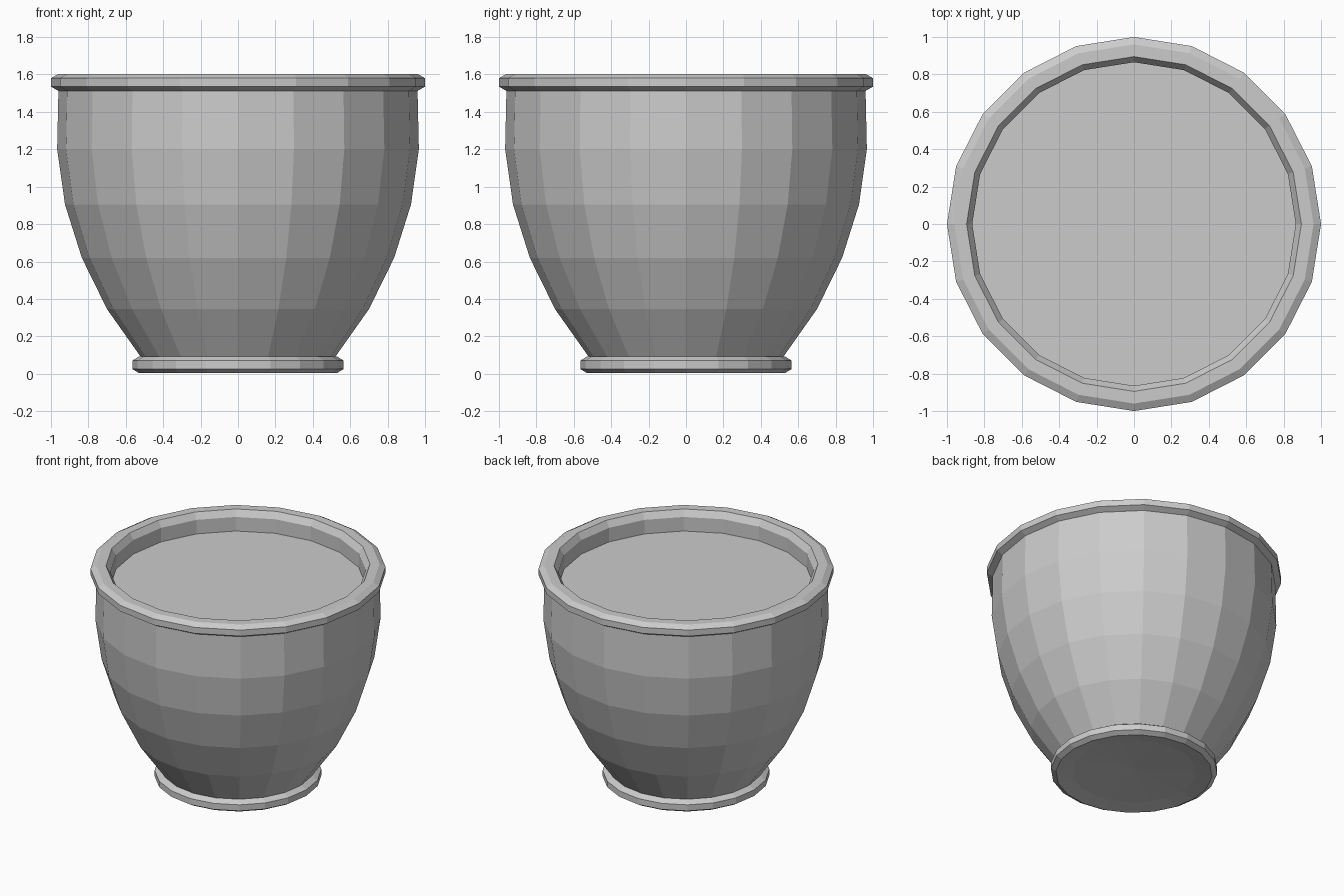
import bpy, bmesh
from math import cos, sin, tau

cube = bpy.data.objects.get("Cube")
if cube:
    bpy.data.objects.remove(cube)

SIDES = 20

# Single grey clay colour
clay = bpy.data.materials.new("grey clay")
clay.use_nodes = True
grey = (0.6, 0.6, 0.6, 1)
clay.diffuse_color = grey
clay.node_tree.nodes["Principled BSDF"].inputs["Base Color"].default_value = grey


def lathe(name, profile):
    """Revolve (radius, height) points into a faceted part; radius 0 makes a pole."""
    bm = bmesh.new()
    rings = []
    for r, z in profile:
        count = SIDES if r > 0 else 1
        rings.append([bm.verts.new((r * cos(tau * i / SIDES), r * sin(tau * i / SIDES), z))
                      for i in range(count)])
    for low, high in zip(rings, rings[1:]):
        for i in range(SIDES):
            j = (i + 1) % SIDES
            corners = [low[i % len(low)], low[j % len(low)],
                       high[j % len(high)], high[i % len(high)]]
            bm.faces.new(list(dict.fromkeys(corners)))
    mesh = bpy.data.meshes.new(name)
    bm.to_mesh(mesh)
    bm.free()
    mesh.materials.append(clay)
    obj = bpy.data.objects.new(name, mesh)
    bpy.context.collection.objects.link(obj)
    return obj


# Foot ring with a hollow, shallow-domed underside
lathe("pot_foot", [(0, 0.045), (0.42, 0.022), (0.53, 0.004), (0.565, 0.025),
                   (0.565, 0.07), (0.53, 0.092), (0.51, 0.092)])

# Rounded bowl wall
lathe("pot_body", [(0.52, 0.09), (0.70, 0.345), (0.835, 0.62),
                   (0.925, 0.905), (0.967, 1.2), (0.96, 1.515)])

# Rim chamfered on both sides, with an upright inner wall down to the soil
lathe("pot_rim", [(0.96, 1.512), (1.0, 1.535), (1.0, 1.58), (0.96, 1.603),
                  (0.895, 1.603), (0.865, 1.557), (0.865, 1.452)])

# Flat soil surface
lathe("soil", [(0.865, 1.452), (0, 1.452)])
